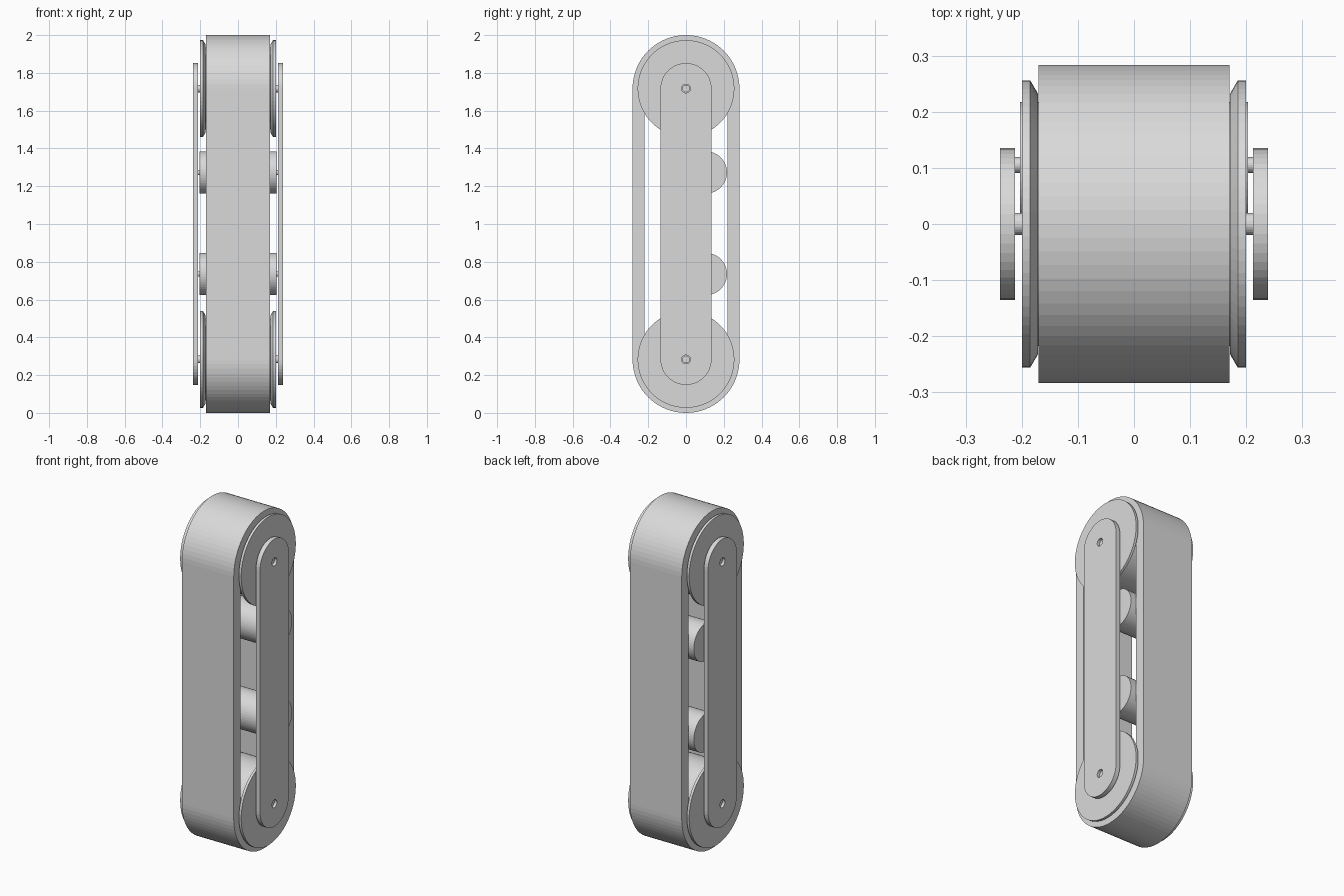
import bpy, bmesh
from math import pi, sin, cos

if "Cube" in bpy.data.objects:
    bpy.data.objects.remove(bpy.data.objects["Cube"])

LOW, HIGH = 0.283, 1.717      # wheel centre heights
ROLLER_Y = 0.105

grey = bpy.data.materials.new("light grey")
grey.use_nodes = True
grey.diffuse_color = (0.7, 0.7, 0.7, 1)
grey.node_tree.nodes["Principled BSDF"].inputs["Base Color"].default_value = (0.7, 0.7, 0.7, 1)


def finish(bm, name):
    bmesh.ops.recalc_face_normals(bm, faces=bm.faces[:])
    mesh = bpy.data.meshes.new(name)
    bm.to_mesh(mesh)
    bm.free()
    mesh.materials.append(grey)
    obj = bpy.data.objects.new(name, mesh)
    bpy.context.collection.objects.link(obj)
    return obj


def circle(r, y, z, n):
    return [(y + r * cos(2 * pi * i / n), z + r * sin(2 * pi * i / n)) for i in range(n)]


def stadium(r, half_steps):
    """Outline of a slot shape around both wheel centres."""
    top = [(r * cos(pi * i / half_steps), HIGH + r * sin(pi * i / half_steps))
           for i in range(half_steps + 1)]
    bottom = [(-y, LOW + HIGH - z) for y, z in top]
    return top + bottom


def slab(name, loops, x0, x1):
    """Extrude an outline with holes along x."""
    bm = bmesh.new()
    edges = []
    for loop in loops:
        vs = [bm.verts.new((x0, y, z)) for y, z in loop]
        edges += [bm.edges.new((vs[i - 1], vs[i])) for i in range(len(vs))]
    bmesh.ops.triangle_fill(bm, edges=edges, use_beauty=True)
    out = bmesh.ops.extrude_face_region(bm, geom=bm.faces[:])["geom"]
    moved = [g for g in out if isinstance(g, bmesh.types.BMVert)]
    bmesh.ops.translate(bm, verts=moved, vec=(x1 - x0, 0, 0))
    return finish(bm, name)


def lathe(name, half_profile, y, z, n):
    """Revolve a mirrored (x, radius) profile about an x axis."""
    profile = [(-x, r) for x, r in reversed(half_profile)] + half_profile
    bm = bmesh.new()
    rings = [[bm.verts.new((x, a, b)) for a, b in circle(r, y, z, n)] for x, r in profile]
    for a, b in zip(rings, rings[1:]):
        for i in range(n):
            bm.faces.new((a[i - 1], a[i], b[i], b[i - 1]))
    bm.faces.new(rings[0])
    bm.faces.new(rings[-1])
    return finish(bm, name)


# Belt loop
slab("belt", [stadium(0.283, 36), stadium(0.219, 36)], -0.17, 0.17)

# Flanged wheels with their axles
for label, z in (("lower", LOW), ("upper", HIGH)):
    lathe(label + "_wheel",
          [(0.171, 0.217), (0.171, 0.232), (0.185, 0.256), (0.2, 0.256)], 0, z, 72)
    lathe(label + "_wheel_axle", [(0.225, 0.02)], 0, z, 24)

# Idler rollers pressing on the back run of the belt
for label, z in (("lower", 0.735), ("upper", 1.273)):
    lathe(label + "_roller", [(0.203, 0.112)], ROLLER_Y, z, 48)
    lathe(label + "_roller_axle", [(0.22, 0.014)], ROLLER_Y, z, 24)

# Side plates with axle holes
for label, s in (("left", 1), ("right", -1)):
    holes = [circle(0.023, 0, z, 24) for z in (LOW, HIGH)]
    slab(label + "_side_plate", [stadium(0.135, 24)] + holes, s * 0.212, s * 0.239)
